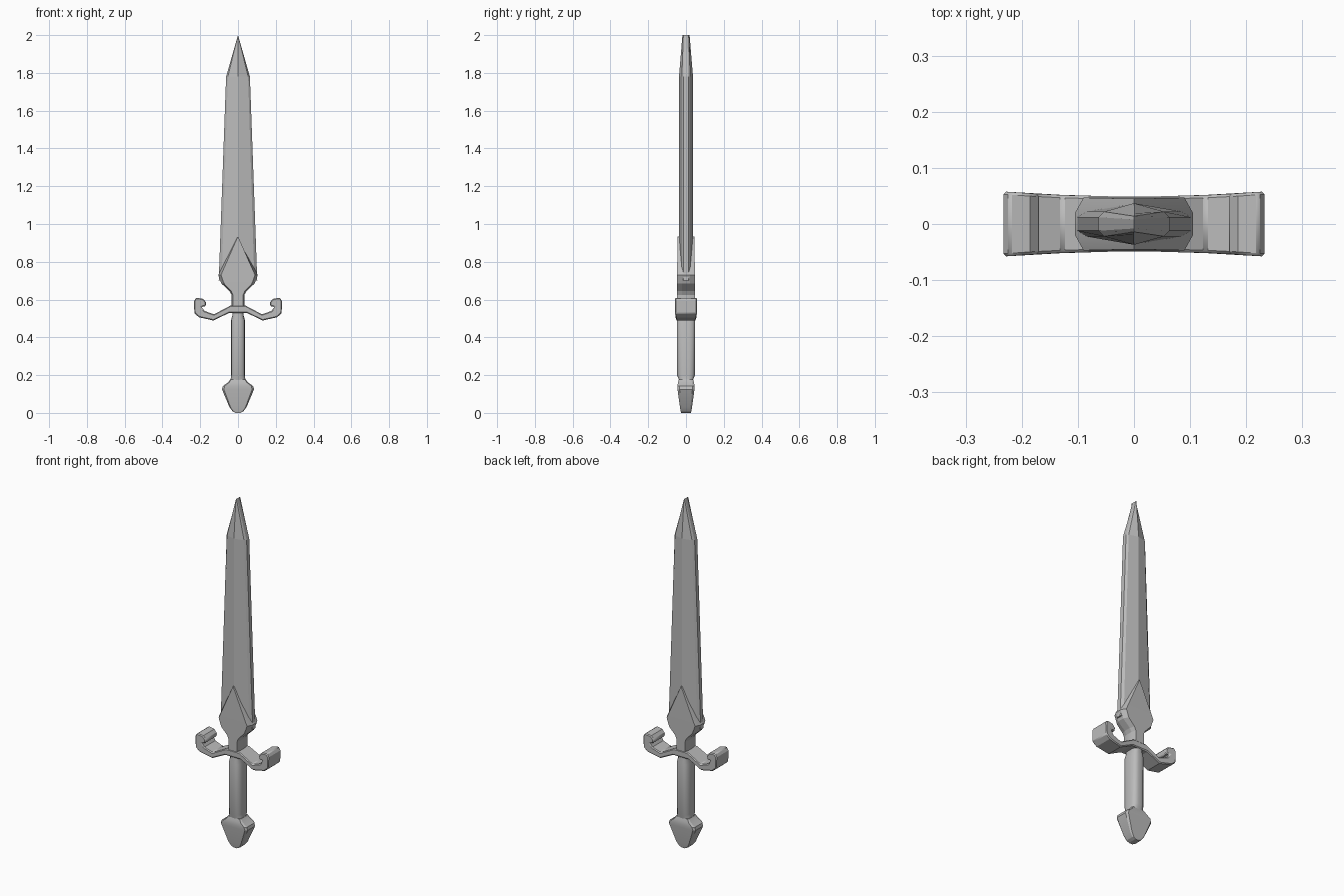
import bpy, bmesh
from math import radians

cube = bpy.data.objects.get("Cube")
if cube:
    bpy.data.objects.remove(cube)

steel = bpy.data.materials.new("grey_steel")
steel.use_nodes = True
grey = (0.5, 0.5, 0.5, 1)
steel.diffuse_color = grey
steel.node_tree.nodes["Principled BSDF"].inputs["Base Color"].default_value = grey


def finish(name, bm, bevel=0, smooth=25):
    bmesh.ops.remove_doubles(bm, verts=bm.verts, dist=0.0002)
    bmesh.ops.recalc_face_normals(bm, faces=bm.faces)
    mesh = bpy.data.meshes.new(name)
    bm.to_mesh(mesh)
    bm.free()
    mesh.materials.append(steel)
    obj = bpy.data.objects.new(name, mesh)
    bpy.context.collection.objects.link(obj)
    if bevel:
        mod = obj.modifiers.new("soft_edges", "BEVEL")
        mod.width = bevel
        mod.segments = 1
        mod.limit_method = "ANGLE"
        mod.angle_limit = radians(40)
    bpy.ops.object.select_all(action="DESELECT")
    obj.select_set(True)
    bpy.context.view_layer.objects.active = obj
    bpy.ops.object.shade_smooth_by_angle(angle=radians(smooth))
    return obj


def loft(name, sections, cap_top=True, smooth=25):
    """Join levels (z, quarter outline from the side to the front), mirrored both ways."""
    bm = bmesh.new()
    rings = []
    for z, quarter in sections:
        half = quarter + [(-x, y) for x, y in reversed(quarter)]
        ring = half + [(x, -y) for x, y in reversed(half)]
        rings.append([bm.verts.new((x, y, z)) for x, y in ring])
    n = len(rings[0])
    for low, high in zip(rings, rings[1:]):
        for i in range(n):
            j = (i + 1) % n
            bm.faces.new((low[i], low[j], high[j], high[i]))
    bm.faces.new(rings[0])
    if cap_top:
        bm.faces.new(rings[-1])
    return finish(name, bm, smooth=smooth)


# Blade: ridged, with narrow bevelled edges and a chisel tip
def blade_level(z, w):
    return z, [(w, 0.012), (w * 0.85, 0.022), (0, 0.037)]


loft("blade", [blade_level(0.7, 0.102), blade_level(1.78, 0.063),
               (2.0, [(0, 0.008), (0, 0.014), (0, 0.019)])], cap_top=False, smooth=5)


# Diamond collar at the root of the blade
def collar_level(z, inner, outer, y=0.047):
    return z, [(outer, 0.02), (inner, y)]


loft("blade_collar", [collar_level(0.56, 0.027, 0.034),
                      collar_level(0.625, 0.027, 0.034),
                      collar_level(0.645, 0.036, 0.045),
                      collar_level(0.685, 0.074, 0.088),
                      collar_level(0.73, 0.09, 0.105),
                      collar_level(0.935, 0, 0, 0.045)], cap_top=False, smooth=15)

# Crossguard: curved outline with upturned ends, thicker toward the tips
top = [(0.04, 0.568), (0.127, 0.522), (0.178, 0.54), (0.193, 0.562), (0.172, 0.563),
       (0.168, 0.585), (0.185, 0.604), (0.222, 0.61)]
bottom = [(0.233, 0.592), (0.231, 0.527), (0.206, 0.506), (0.13, 0.489), (0.05, 0.528)]
right_side = top + bottom
outline = right_side + [(-x, z) for x, z in reversed(right_side)]
bm = bmesh.new()
sides = []
for s in (-1, 1):
    sides.append([bm.verts.new((x, s * (0.049 + 0.009 * (x / 0.233) ** 2), z))
                  for x, z in outline])
for k in range(len(outline)):
    j = (k + 1) % len(outline)
    bm.faces.new((sides[0][k], sides[0][j], sides[1][j], sides[1][k]))
# front and back: the centre, then each arm
n = len(right_side)
for ring in sides:
    bm.faces.new((ring[0], ring[n - 1], ring[n], ring[-1]))
    bm.faces.new(ring[:n])
    bm.faces.new(ring[n:])
finish("crossguard", bm, bevel=0.005)


# Grip: rounded rectangular bar with soft corners
def grip_level(z, x, y):
    return z, [(x, y * 0.35), (x * 0.9, y * 0.72), (x * 0.6, y * 0.95), (x * 0.25, y)]


loft("grip", [grip_level(0.15, 0.046, 0.038), grip_level(0.175, 0.039, 0.038),
              grip_level(0.2, 0.037, 0.047), grip_level(0.49, 0.037, 0.049),
              grip_level(0.515, 0.03, 0.045), grip_level(0.54, 0.03, 0.045)], smooth=40)


# Pommel: flared wedge tapering to a blunt end
def pommel_level(z, x, y):
    return z, [(x, y * 0.75), (x * 0.88, y)]


loft("pommel", [pommel_level(0, 0.012, 0.026), pommel_level(0.008, 0.028, 0.028),
                pommel_level(0.03, 0.045, 0.032), pommel_level(0.125, 0.085, 0.045),
                pommel_level(0.142, 0.08, 0.046), pommel_level(0.162, 0.052, 0.042),
                pommel_level(0.178, 0.04, 0.037)], smooth=20)
